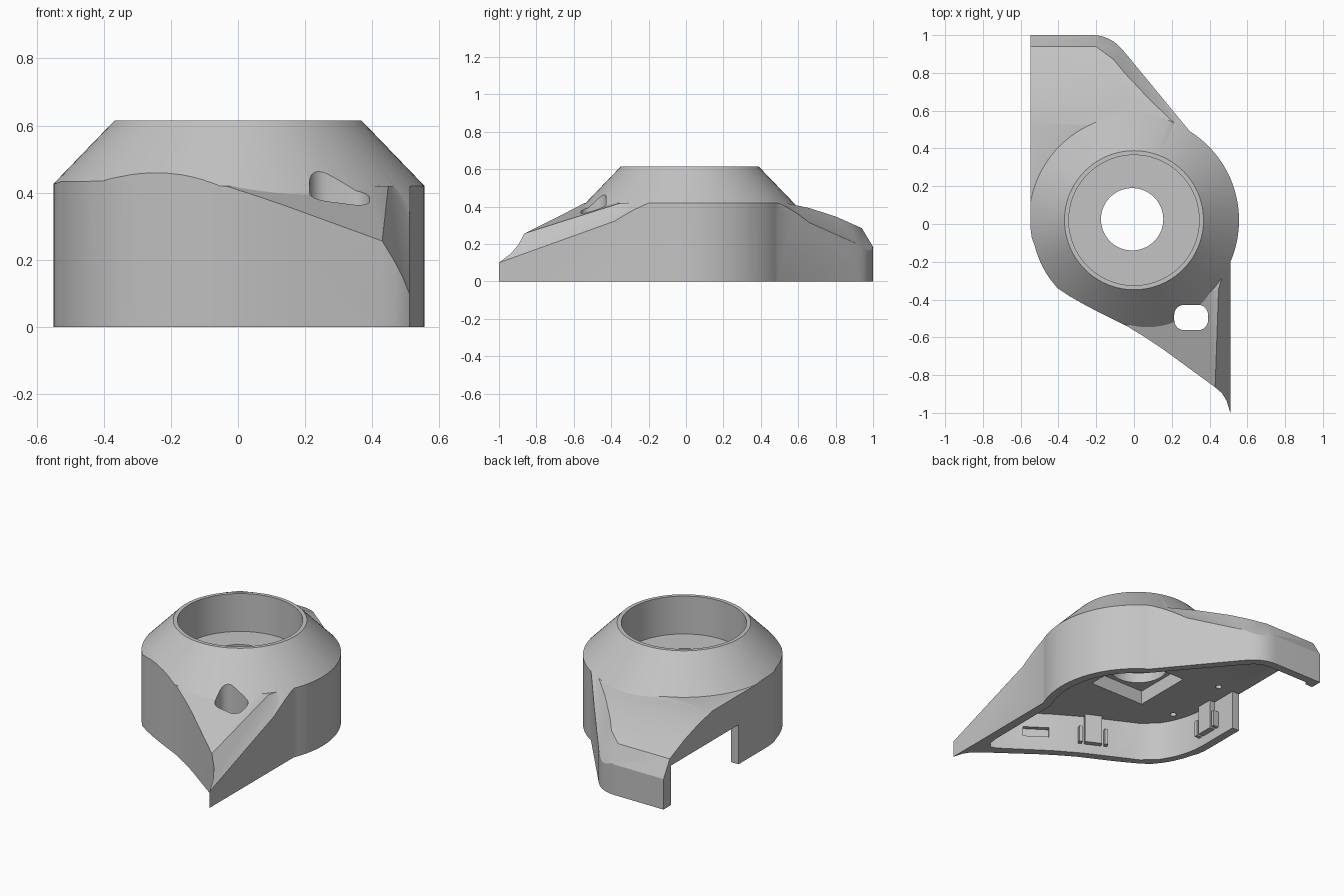
import bpy, bmesh, math
from mathutils import Vector

if "Cube" in bpy.data.objects:
    bpy.data.objects.remove(bpy.data.objects["Cube"])

CX, CY = 0, 0.02          # axis of the round cup

grey = bpy.data.materials.new("plain grey")
grey.use_nodes = True
grey.diffuse_color = (0.55, 0.55, 0.55, 1)
grey.node_tree.nodes["Principled BSDF"].inputs["Base Color"].default_value = (0.55, 0.55, 0.55, 1)


def make(name, bm):
    bmesh.ops.recalc_face_normals(bm, faces=bm.faces[:])
    mesh = bpy.data.meshes.new(name)
    bm.to_mesh(mesh)
    bm.free()
    mesh.materials.append(grey)
    obj = bpy.data.objects.new(name, mesh)
    bpy.context.collection.objects.link(obj)
    return obj


def prism(name, points, low, high, planes=()):
    """Extrude an outline, then trim away all that lies above each plane."""
    bm = bmesh.new()
    face = bm.faces.new([bm.verts.new((x, y, low)) for x, y in points])
    top = bmesh.ops.extrude_face_region(bm, geom=[face])["geom"]
    bmesh.ops.translate(bm, vec=(0, 0, high - low),
                        verts=[v for v in top if isinstance(v, bmesh.types.BMVert)])
    for point, normal in planes:
        bmesh.ops.bisect_plane(bm, geom=bm.verts[:] + bm.edges[:] + bm.faces[:], dist=1e-5,
                               plane_co=point, plane_no=normal, clear_outer=True)
        bmesh.ops.holes_fill(bm, edges=[e for e in bm.edges if e.is_boundary])
    return make(name, bm)


def cone(name, r1, r2, low, high, x=CX, y=CY, sides=96):
    bm = bmesh.new()
    bmesh.ops.create_cone(bm, cap_ends=True, segments=sides, radius1=r1, radius2=r2, depth=high - low)
    bmesh.ops.translate(bm, vec=(x, y, (low + high) / 2), verts=bm.verts[:])
    return make(name, bm)


def box(name, x, y, z, sx, sy, sz, turn=0):
    c, s = math.cos(turn), math.sin(turn)
    corners = [(-sx, -sy), (sx, -sy), (sx, sy), (-sx, sy)]
    pts = [(x + (c * a - s * b) / 2, y + (s * a + c * b) / 2) for a, b in corners]
    return prism(name, pts, z - sz / 2, z + sz / 2)


def boolean(target, tool, operation):
    mod = target.modifiers.new(operation, "BOOLEAN")
    mod.operation, mod.object, mod.solver = operation, tool, "EXACT"
    bpy.context.view_layer.objects.active = target
    bpy.ops.object.modifier_apply(modifier=mod.name)
    bpy.data.objects.remove(tool)


def arc(r, start, end, steps, x=CX, y=CY):
    angles = [math.radians(start + (end - start) * i / steps) for i in range(steps + 1)]
    return [(x + r * math.cos(a), y + r * math.sin(a)) for a in angles]


def through(a, b, c, drop=0):
    """Upward plane through three points, optionally lowered."""
    a, b, c = Vector(a), Vector(b), Vector(c)
    n = (b - a).cross(c - a).normalized()
    return a - Vector((0, 0, drop)), (n if n.z > 0 else -n)


def slope(y1, z1, y2, z2, drop=0):
    return through((0, y1, z1), (1, y1, z1), (0, y2, z2), drop)


def trims(drop=0):
    return [
        # front spike: sloping top and steep outer facet
        through((-.03, -.54, .42), (.44, -.88, .25), (.44, -.35, .42), drop),
        through((.51, -1, .10), (.51, -.2, .39), (.43, -.88, .25), drop),
        # rear tab: gently curved top and bevelled edges
        slope(.53, .42, .66, .392, drop),
        slope(.66, .392, .80, .347, drop),
        slope(.80, .347, .94, .285, drop),
        slope(.94, .285, 1, .185, drop),
        through((-.06, .92, .2), (.28, .51, .38), (0, .75, .36), drop),
        through((-.06, .92, .2), (-.2, 1, .19), (-.17, .92, .29), drop),
    ]


# Outer outline: round body, rear tab, left flank, front spike
outline = (arc(.556, -23, 58, 28)
           + [(-.05, .91)] + arc(.2, 42, 90, 8, -.22, .8)
           + [(-.549, 1), (-.549, .3)]
           + arc(.549, 180, 190, 4) + arc(.543, 194, 214, 8)
           + [(-.405, -.34), (-.345, -.38), (-.275, -.42), (-.2, -.46), (-.11, -.505), (-.03, -.545),
              (.06, -.6), (.15, -.66), (.43, -.865), (.465, -.895), (.49, -.935), (.51, -1)])
hollow = (arc(.506, -25, 56, 28)
          + [(-.085, .875)] + arc(.15, 42, 90, 6, -.22, .8)
          + [(-.5, .95), (-.5, .3)]
          + arc(.5, 180, 215, 12)
          + [(-.33, -.34), (-.18, -.415), (-.03, -.49), (.12, -.58), (.38, -.76),
             (.42, -.775), (.445, -.75), (.455, -.7)])

# Housing: trimmed slab joined with the conical cup, which runs on into the slopes
housing = prism("housing", outline, 0, .42, trims())
collar = cone("collar", .961, .368, 0, .615)
boolean(collar, prism("flank", outline, -.1, .8), "INTERSECT")
boolean(housing, collar, "UNION")

# Underside cavity, cup bore, axle hole with square pocket
boolean(housing, prism("cavity", hollow, -.2, .24, trims(.05)), "DIFFERENCE")
boolean(housing, cone("bore", .345, .345, .385, .8), "DIFFERENCE")
boolean(housing, cone("axle_hole", .165, .165, .2, .5, -.01, .025), "DIFFERENCE")
boolean(housing, box("square_pocket", -.01, .02, .26, .37, .37, .13), "DIFFERENCE")

# Rounded slot through the front spike
slot = []
for start, x, y in ((0, .34, -.48), (90, .265, -.48), (180, .265, -.51), (270, .34, -.51)):
    slot += arc(.052, start, start + 90, 6, x, y)
boolean(housing, prism("slot", slot, -.2, .8), "DIFFERENCE")

# Side opening, shallow wall recess, blind screw holes
boolean(housing, box("side_opening", -.58, .605, .07, .18, .65, .34), "DIFFERENCE")
boolean(housing, box("wall_recess", .2, -.635, .12, .15, .05, .06, -.6), "DIFFERENCE")
for x, y in ((-.405, .27), (-.41, -.14)):
    boolean(housing, cone("screw_hole", .018, .018, .2, .29, x, y, 24), "DIFFERENCE")

# Snap clips on the inner wall: centre tongue between two posts
for label, x, y, turn in (("front", -.075, -.455, -.46), ("side", -.485, .07, -math.pi / 2)):
    for part, shift, wide, z, tall in (("tongue", 0, .1, .15, .18),
                                       ("post_a", -.075, .02, .11, .1), ("post_b", .075, .02, .11, .1)):
        box(f"{label}_clip_{part}", x + shift * math.cos(turn), y + shift * math.sin(turn),
            z, wide, .04, tall, turn)

# Smooth curved walls, crisp edges
bpy.ops.object.select_all(action="DESELECT")
housing.select_set(True)
bpy.context.view_layer.objects.active = housing
bpy.ops.object.shade_smooth_by_angle(angle=math.radians(25))
